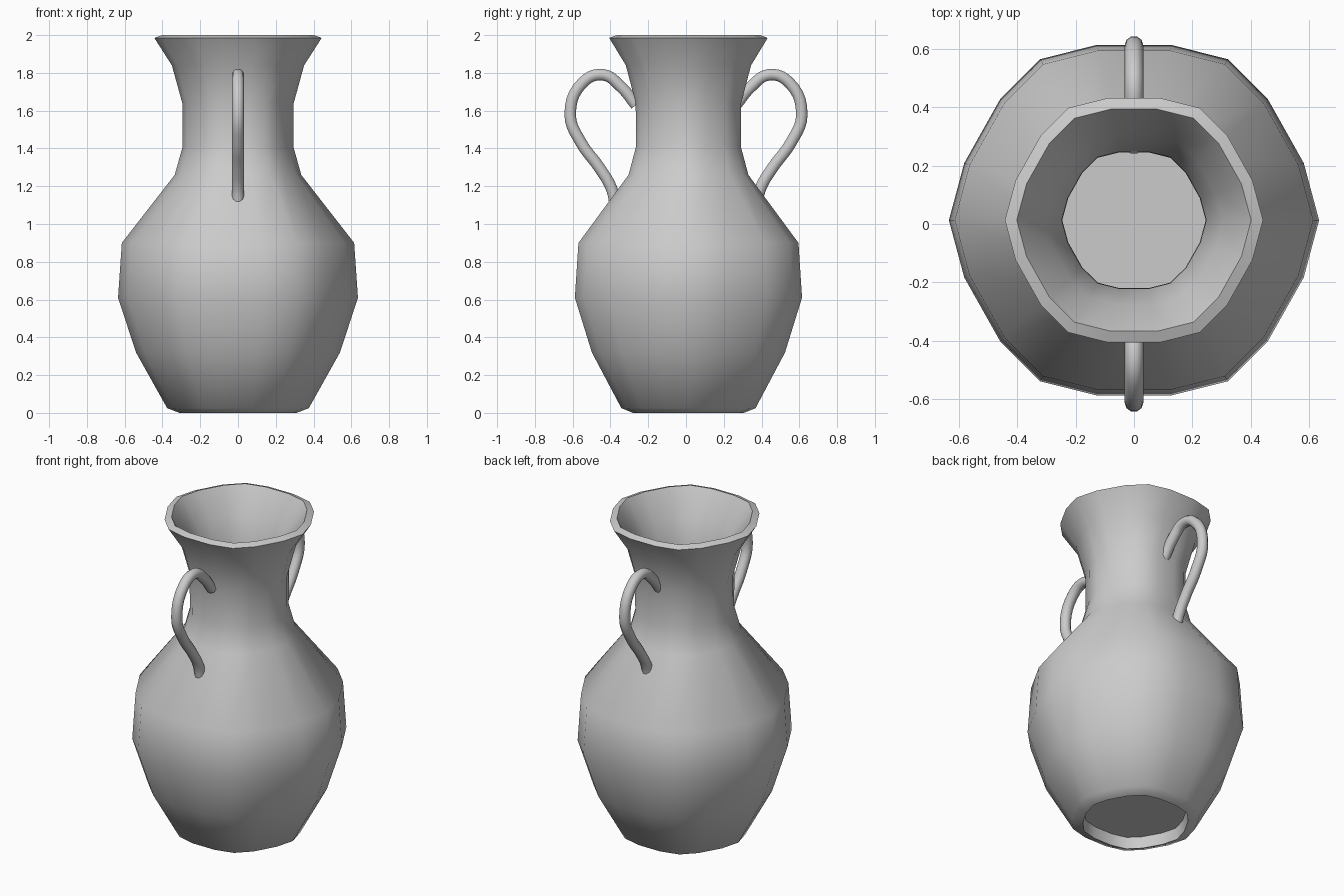
import bpy, bmesh, math

if "Cube" in bpy.data.objects:
    bpy.data.objects.remove(bpy.data.objects["Cube"])

CY = 0.013  # body sits slightly behind centre

# Slightly irregular 18-sided cross-section (one quadrant, unit radius)
quad = [(1, 0), (0.917, 0.309), (0.722, 0.656), (0.507, 0.87), (0.2, 0.947)]
half = quad + [(-x, y) for x, y in reversed(quad)]
section = half + [(x, -y) for x, y in reversed(half[1:-1])]

# Closed profile: recessed foot, outer wall, lip, inner wall, floor
profile = [
    (0.30, 0.07), (0.31, 0.0), (0.375, 0.025), (0.54, 0.32), (0.635, 0.61),
    (0.615, 0.90), (0.335, 1.26), (0.293, 1.41), (0.295, 1.64), (0.35, 1.84),
    (0.443, 1.985), (0.402, 2.0),
    (0.305, 1.85), (0.248, 1.65), (0.246, 1.40), (0.29, 1.24), (0.57, 0.88),
    (0.588, 0.62), (0.495, 0.34), (0.345, 0.09),
]


def smooth(obj, angle):
    bpy.ops.object.select_all(action='DESELECT')
    obj.select_set(True)
    bpy.context.view_layer.objects.active = obj
    bpy.ops.object.shade_smooth_by_angle(angle=math.radians(angle))


# Vase body
bm = bmesh.new()
rings = [[bm.verts.new((x * r, y * r + CY, z)) for x, y in section] for r, z in profile]
n = len(section)
for a, b in zip(rings, rings[1:]):
    for i in range(n):
        j = (i + 1) % n
        bm.faces.new((a[i], a[j], b[j], b[i]))
bm.faces.new(rings[0][::-1])
bm.faces.new(rings[-1])
bmesh.ops.recalc_face_normals(bm, faces=bm.faces)
mesh = bpy.data.meshes.new("vase_body")
bm.to_mesh(mesh)
bm.free()
body = bpy.data.objects.new("vase_body", mesh)
bpy.context.collection.objects.link(body)
smooth(body, 50)

# Looped handles on both sides
path = [(0.265, 1.63), (0.34, 1.722), (0.44, 1.79), (0.545, 1.75), (0.613, 1.58),
        (0.555, 1.43), (0.46, 1.30), (0.395, 1.19), (0.375, 1.11)]


def handle(name, side):
    cu = bpy.data.curves.new(name, 'CURVE')
    cu.dimensions = '3D'
    cu.bevel_depth = 0.032
    cu.bevel_resolution = 3
    cu.resolution_u = 5
    cu.use_fill_caps = True
    sp = cu.splines.new('BEZIER')
    sp.bezier_points.add(len(path) - 1)
    for p, (y, z) in zip(sp.bezier_points, path):
        p.co = (0, side * y, z)
        p.handle_left_type = p.handle_right_type = 'AUTO'
    obj = bpy.data.objects.new(name, cu)
    bpy.context.collection.objects.link(obj)
    bpy.ops.object.select_all(action='DESELECT')
    obj.select_set(True)
    bpy.context.view_layer.objects.active = obj
    bpy.ops.object.convert(target='MESH')
    smooth(bpy.context.view_layer.objects.active, 50)


handle("front_handle", -1)
handle("back_handle", 1)
